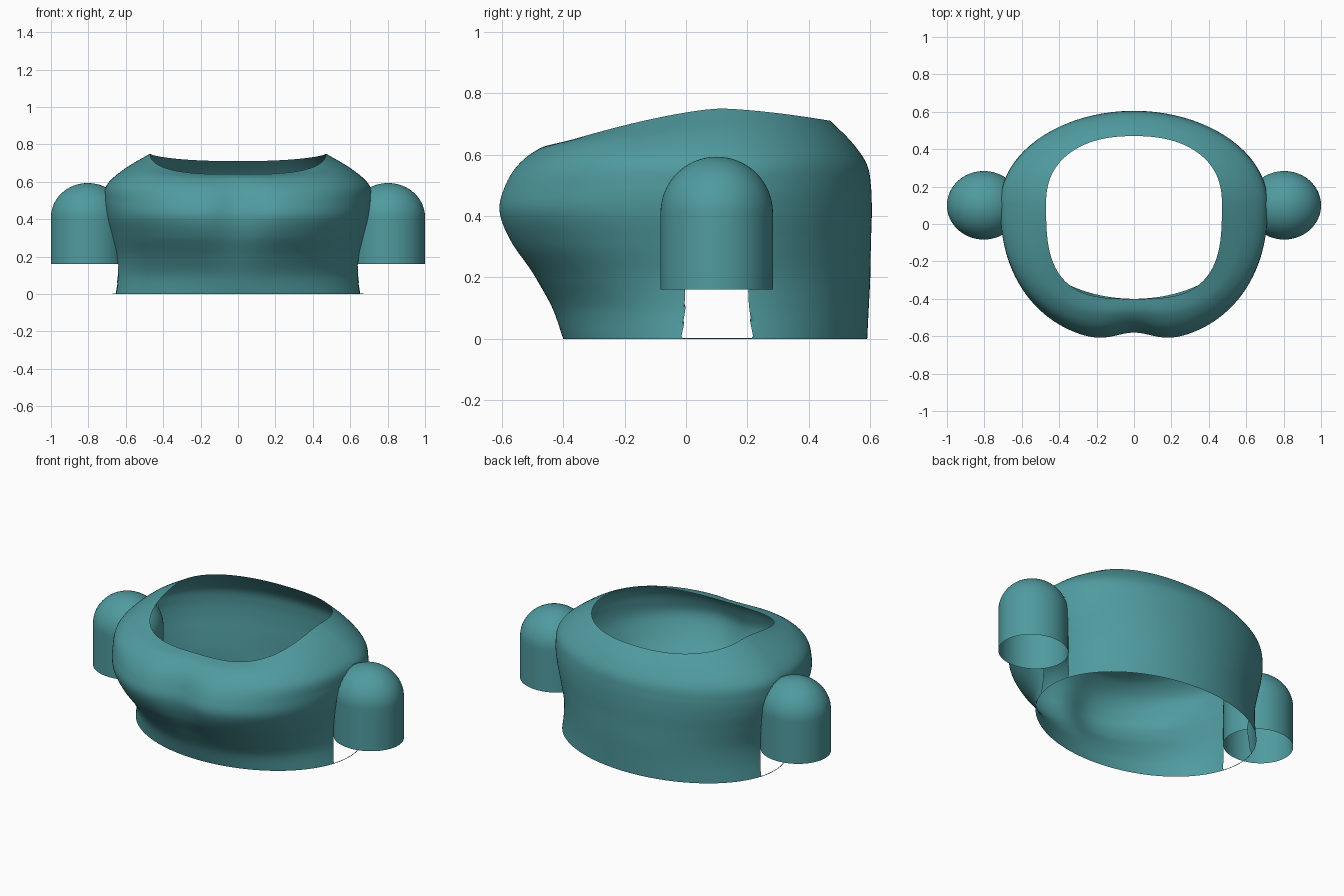
import bpy, bmesh
from math import sin, cos, pi, sqrt, exp, copysign

if "Cube" in bpy.data.objects:
    bpy.data.objects.remove(bpy.data.objects["Cube"])

teal = bpy.data.materials.new("teal")
teal.diffuse_color = (0.08, 0.33, 0.35, 1)
teal.use_nodes = True
teal.node_tree.nodes["Principled BSDF"].inputs["Base Color"].default_value = teal.diffuse_color

# sleeve centre, radii, hem height and start of the dome
SX, SY, RX, RY, HEM, DOME = 0.803, 0.1, 0.197, 0.183, 0.16, 0.41

# body levels: z side, z front, z back, half width, back y, front y,
#              front squareness, back squareness, chest dip
LEVELS = [
    (0.00, 0.00, 0.00, 0.670, 0.590, -0.400, 2.0, 2.0, 0.00),
    (0.10, 0.10, 0.10, 0.655, 0.595, -0.435, 2.0, 2.0, 0.00),
    (0.20, 0.20, 0.20, 0.655, 0.600, -0.500, 2.1, 2.0, 0.01),
    (0.31, 0.31, 0.31, 0.680, 0.602, -0.588, 2.2, 2.0, 0.035),
    (0.41, 0.41, 0.41, 0.705, 0.605, -0.630, 2.3, 2.0, 0.05),
    (0.50, 0.49, 0.50, 0.715, 0.602, -0.615, 2.3, 2.0, 0.05),
    (0.585, 0.565, 0.57, 0.700, 0.588, -0.565, 2.4, 2.0, 0.035),
    (0.67, 0.62, 0.64, 0.605, 0.540, -0.485, 2.7, 2.1, 0.015),
    (0.75, 0.64, 0.71, 0.470, 0.470, -0.400, 3.1, 2.3, 0.00),
]


def sample(u):
    """Smooth interpolation between the body levels."""
    i = min(int(u), len(LEVELS) - 2)
    t = u - i
    last = len(LEVELS) - 1
    p = [LEVELS[max(0, min(last, i + k))] for k in (-1, 0, 1, 2)]
    return [0.5 * (2*b + (c - a)*t + (2*a - 5*b + 4*c - d)*t*t
                   + (3*b - a - 3*c + d)*t**3) for a, b, c, d in zip(*p)]


def body_point(u, ang):
    zs, zf, zb, a, back, front, nf, nb, dip = sample(u)
    cy = 0.11
    c, s = cos(ang), sin(ang)
    n = nb if s > 0 else nf
    x = a * copysign(abs(c) ** (2 / n), c)
    k = abs(s) ** (2 / n)
    if s > 0:
        return x, cy + (back - cy) * k, zs + (zb - zs) * k ** 1.5
    y = cy + (front - cy) * k + dip * exp(-(x / 0.14) ** 2)
    return x, y, zs + (zf - zs) * k ** 1.4


def inside_sleeve(p):
    h = max(0, p.z - DOME) / RY
    return ((abs(p.x) - SX) / RX) ** 2 + ((p.y - SY) / RY) ** 2 + h * h < 1


def finish(bm, name):
    me = bpy.data.meshes.new(name)
    bm.to_mesh(me)
    bm.free()
    me.materials.append(teal)
    ob = bpy.data.objects.new(name, me)
    bpy.context.collection.objects.link(ob)
    me.shade_smooth()
    return ob


def loft(bm, rings):
    for r0, r1 in zip(rings, rings[1:]):
        n = len(r0)
        for j in range(n):
            bm.faces.new((r0[j], r0[(j+1) % n], r1[(j+1) % n], r1[j]))


# body shell, open at waist and neck
N, ROWS = 288, 96
bm = bmesh.new()
us = [0, 0.06] + [0.06 + (len(LEVELS) - 1.06) * i / ROWS for i in range(1, ROWS + 1)]
rings = [[bm.verts.new(body_point(u, 2*pi*j/N)) for j in range(N)] for u in us]
loft(bm, rings)

# armholes: open the body inside each sleeve, keeping the thin waist band
hole = [f for f in bm.faces
        if f.calc_center_median().z > 0.006 and inside_sleeve(f.calc_center_median())]
rim = {v for f in hole for v in f.verts if v.co.z > 0.008}
bmesh.ops.delete(bm, geom=hole, context='FACES')
for v in rim:
    if v.is_valid and v.co.z < DOME:      # straighten the cut edge
        d = (v.co.y - SY) / RY
        w = sqrt(max(0, 1 - ((abs(v.co.x) - SX) / RX) ** 2))
        if abs(abs(d) - w) < 0.15:
            v.co.y = SY + copysign(w, d) * RY
finish(bm, "body_shell")


# domed cap sleeves, open at the bottom
def sleeve(side, name):
    bm = bmesh.new()
    m = 96
    prof = [(1, HEM + (DOME - HEM) * i / 6) for i in range(6)]
    prof += [(cos(pi/2*i/24), DOME + RY * sin(pi/2*i/24)) for i in range(24)]
    rings = [[bm.verts.new((side*SX + RX*r*cos(2*pi*j/m), SY + RY*r*sin(2*pi*j/m), z))
              for j in range(m)] for r, z in prof]
    loft(bm, rings)
    top = bm.verts.new((side*SX, SY, DOME + RY))
    for j in range(m):
        bm.faces.new((rings[-1][j], rings[-1][(j+1) % m], top))
    finish(bm, name)


sleeve(-1, "left_sleeve")
sleeve(1, "right_sleeve")
